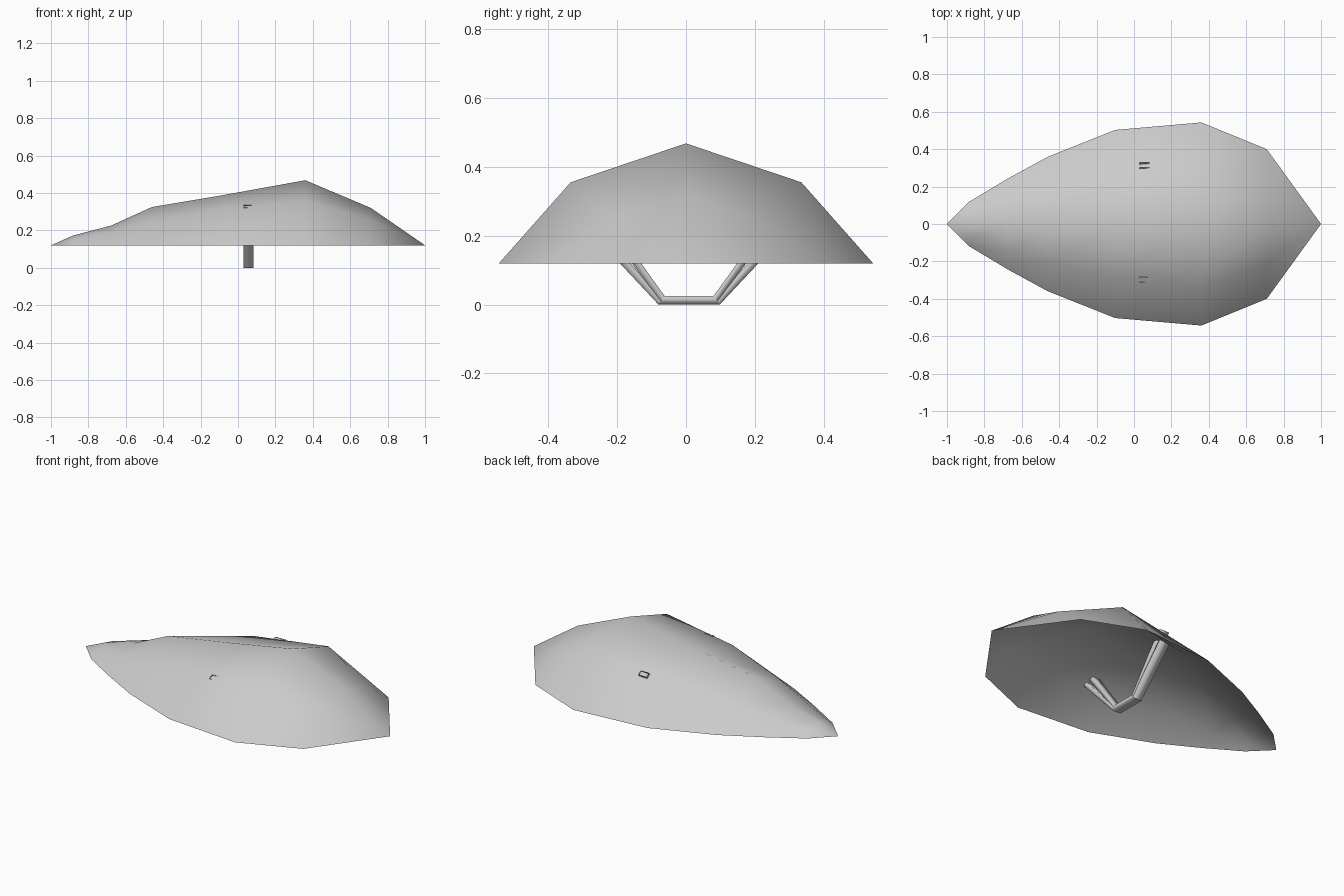
import bpy, bmesh

if "Cube" in bpy.data.objects:
    bpy.data.objects.remove(bpy.data.objects["Cube"])

grey = bpy.data.materials.new("plain_grey")
grey.diffuse_color = (0.6, 0.6, 0.6, 1)
grey.use_nodes = True
grey.node_tree.nodes["Principled BSDF"].inputs["Base Color"].default_value = grey.diffuse_color


def finish(name, bm, angle):
    me = bpy.data.meshes.new(name)
    bm.to_mesh(me)
    bm.free()
    me.materials.append(grey)
    ob = bpy.data.objects.new(name, me)
    bpy.context.collection.objects.link(ob)
    bpy.ops.object.select_all(action='DESELECT')
    ob.select_set(True)
    bpy.context.view_layer.objects.active = ob
    bpy.ops.object.shade_smooth_by_angle(angle=angle)
    return ob


# Dome stations: x, half width, ridge height, shoulder half width, shoulder height
RIM = 0.12
stations = [(-0.88, 0.12, 0.173, 0.075, 0.153), (-0.68, 0.24, 0.225, 0.145, 0.187),
            (-0.46, 0.36, 0.325, 0.205, 0.243), (-0.1, 0.503, 0.385, 0.295, 0.308),
            (0.36, 0.543, 0.468, 0.335, 0.355), (0.71, 0.40, 0.32, 0.215, 0.252)]


def dome(name, rise, flip):
    """Pointed dome whose height above the rim is scaled by rise."""
    bm = bmesh.new()
    rows = []
    for x, w, top, sw, sh in stations:
        section = [(-w, RIM), (-sw, sh), (0, top), (sw, sh), (w, RIM)]
        rows.append([bm.verts.new((x, y, RIM + (z - RIM) * rise)) for y, z in section])
    for a, b in zip(rows, rows[1:]):
        for i in range(4):
            bm.faces.new((a[i], b[i], b[i + 1], a[i + 1]))
    tail = bm.verts.new((-1.0, 0, RIM))
    nose = bm.verts.new((1.0, 0, RIM))
    for i in range(4):
        bm.faces.new((tail, rows[0][i], rows[0][i + 1]))
        bm.faces.new((nose, rows[-1][i + 1], rows[-1][i]))
    if flip:
        bmesh.ops.reverse_faces(bm, faces=bm.faces)
    finish(name, bm, 1.4)


dome("shield_shell", 1.0, False)
dome("shield_lining", 0.72, True)

# Grip: bar with two hollow prongs on each side that run into the shell
X0, X1, SHIFT = 0.03, 0.083, 0.009


def tube(name, path):
    """Open-ended box tube; path holds (outer, inner) pairs in y and z."""
    bm = bmesh.new()
    rings = []
    for (yo, zo), (yi, zi) in path:
        corners = [(X0, yo, zo), (X1, yo, zo), (X1, yi, zi), (X0, yi, zi)]
        rings.append([bm.verts.new((x, y + SHIFT, z)) for x, y, z in corners])
    for a, b in zip(rings, rings[1:]):
        for i in range(4):
            bm.faces.new((a[i], b[i], b[(i + 1) % 4], a[(i + 1) % 4]))
    bmesh.ops.recalc_face_normals(bm, faces=bm.faces)
    finish(name, bm, 3.14)


tube("grip_bar", [((-0.089, 0), (-0.071, 0.025)), ((0.089, 0), (0.071, 0.025))])
for side, s in (("back", 1), ("front", -1)):
    tube("grip_inner_prong_" + side,
         [((s * 0.082, 0.010), (s * 0.071, 0.025)), ((s * 0.321, 0.322), (s * 0.294, 0.335))])
    tube("grip_outer_prong_" + side,
         [((s * 0.089, 0), (s * 0.077, 0.016)), ((s * 0.337, 0.265), (s * 0.316, 0.282))])
